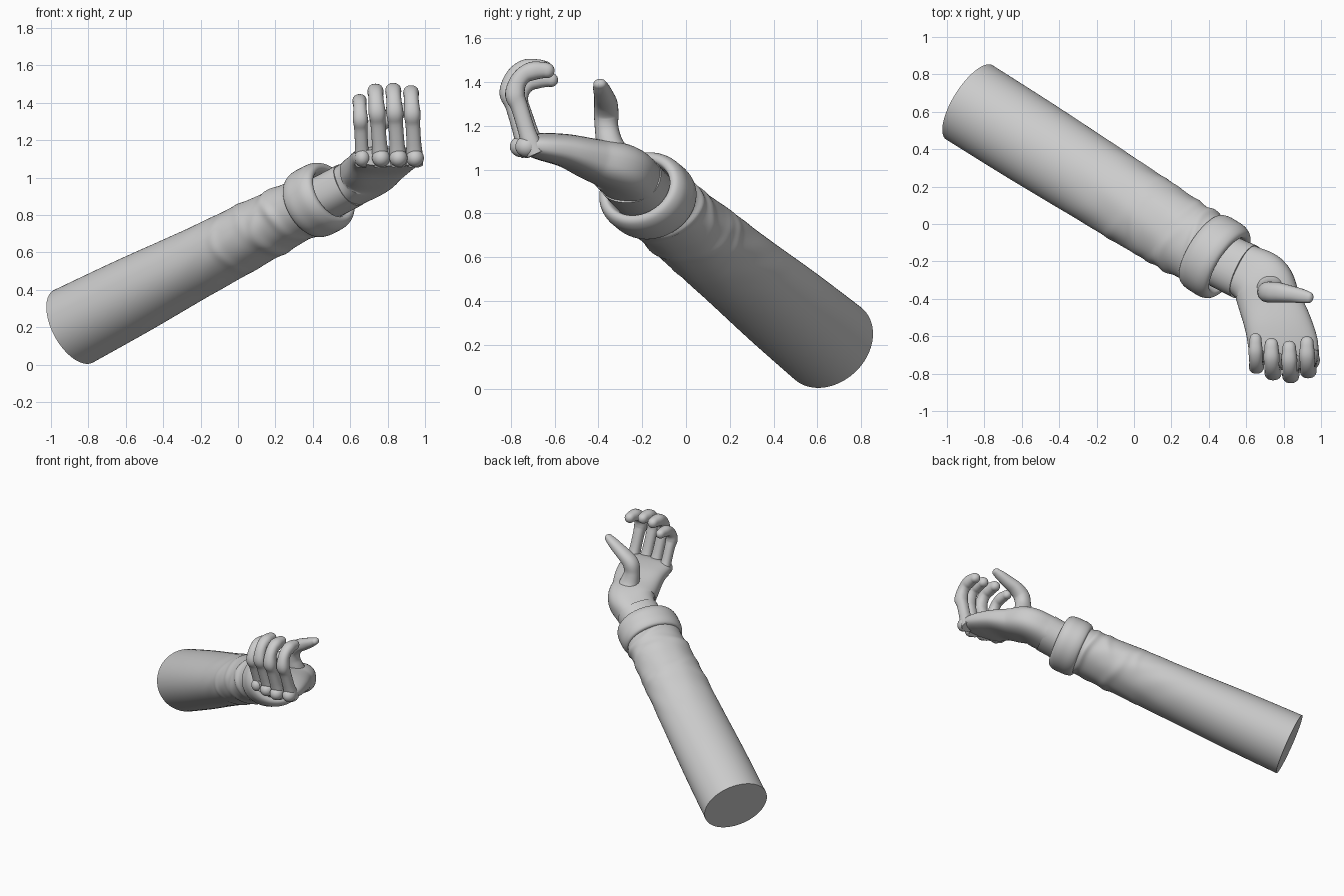
import bpy, bmesh, math
from mathutils import Vector

if "Cube" in bpy.data.objects:
    bpy.data.objects.remove(bpy.data.objects["Cube"])

# Forearm frame: base centre, axis, horizontal side direction
BASE = Vector((-0.88, 0.65, 0.205))
AXIS = Vector((0.776, -0.488, 0.4)).normalized()
SIDE = Vector((0.532, 0.847, 0.0)).normalized()


def catmull(rows, steps):
    """Smoothly interpolate rows of numbers."""
    out, n = [], len(rows)
    for i in range(n - 1):
        p = [rows[max(i - 1, 0)], rows[i], rows[i + 1], rows[min(i + 2, n - 1)]]
        for s in range(steps):
            t = s / steps
            out.append([0.5 * (2 * b + (c - a) * t + (2 * a - 5 * b + 4 * c - d) * t * t
                        + (3 * b - a - 3 * c + d) * t ** 3) for a, b, c, d in zip(*p)])
    return out + [list(rows[-1])]


def loft(name, rows, steps=6, sides=32, power=2.0, axis=None, fold=None, round_end=False, caps=True):
    """Loft superellipse rings; a row is x,y,z, half width, half thickness, width direction."""
    rings = catmull(rows, steps)
    n = len(rings)
    pts = [Vector(r[:3]) for r in rings]
    data = []
    for i, r in enumerate(rings):
        tan = axis or (pts[min(i + 1, n - 1)] - pts[max(i - 1, 0)]).normalized()
        w = Vector(r[5:8])
        w = (w - tan * w.dot(tan)).normalized()
        data.append((pts[i], w, tan.cross(w), r[3], r[4], i / (n - 1)))
    if round_end:
        p, w, h, a, b, f = data[-1]
        for k in range(1, 6):
            q = k / 5 * math.pi * 0.47
            data.append((p + tan * min(a, b) * math.sin(q), w, h,
                         a * math.cos(q), b * math.cos(q), f))
    bm = bmesh.new()
    loops = []
    for p, w, h, a, b, f in data:
        loop = []
        for j in range(sides):
            q = 2 * math.pi * j / sides
            c, s = math.cos(q), math.sin(q)
            x = math.copysign(abs(c) ** (2 / power), c)
            y = math.copysign(abs(s) ** (2 / power), s)
            g = fold(f, q) if fold else 1
            loop.append(bm.verts.new(p + (w * a * x + h * b * y) * g))
        loops.append(loop)
    for l0, l1 in zip(loops, loops[1:]):
        for j in range(sides):
            k = (j + 1) % sides
            bm.faces.new((l0[j], l0[k], l1[k], l1[j]))
    if caps:
        bm.faces.new(loops[0][::-1])
        bm.faces.new(loops[-1])
    return finish(name, bm)


def finish(name, bm):
    bmesh.ops.recalc_face_normals(bm, faces=bm.faces)
    me = bpy.data.meshes.new(name)
    bm.to_mesh(me)
    bm.free()
    ob = bpy.data.objects.new(name, me)
    bpy.context.collection.objects.link(ob)
    bpy.ops.object.select_all(action='DESELECT')
    ob.select_set(True)
    bpy.context.view_layer.objects.active = ob
    bpy.ops.object.shade_smooth_by_angle(angle=math.radians(45))
    return ob


def ball(name, centre, scale):
    bm = bmesh.new()
    bmesh.ops.create_uvsphere(bm, u_segments=24, v_segments=14, radius=1)
    for v in bm.verts:
        v.co = Vector(c * s for c, s in zip(v.co, scale)) + Vector(centre)
    return finish(name, bm)


def arm_row(t, a, b):
    return [*(BASE + AXIS * t), a, b, *SIDE]


# Sleeve with cloth folds that gather towards the cuff
def cloth(f, q):
    t = f * 1.64
    g = 1.0
    for t0, amp, ph, wid in ((1.16, .022, 1.0, .03), (1.29, .03, 3.4, .03),
                             (1.39, .045, 0.4, .03), (1.49, .06, 2.2, .028), (1.57, .06, 4.5, .025)):
        shift = 0.05 * math.sin(q + ph) + 0.012 * math.sin(3 * q + 2 * ph)
        mask = 0.65 + 0.35 * math.sin(2 * q + ph)
        g += amp * mask * math.exp(-((t - t0 - shift) / wid) ** 2)
    ramp = max(0, min(1, (t - 0.75) / 0.3)) * max(0, min(1, (1.64 - t) / 0.2))
    return g + 0.009 * ramp * math.sin(5 * q + 9 * t) * math.sin(17 * t + 2 * math.sin(2 * q))


loft("sleeve", [arm_row(0, .234, .219), arm_row(.41, .232, .206), arm_row(.82, .224, .186),
                arm_row(1.23, .214, .172), arm_row(1.64, .195, .155)],
     steps=40, sides=80, fold=cloth)

# Rolled cuff, turning in to a hollow mouth
loft("cuff", [arm_row(t, r, r - .03) for t, r in
              ((1.60, .175), (1.605, .207), (1.64, .222), (1.69, .224), (1.74, .222), (1.775, .207),
               (1.787, .185), (1.775, .165), (1.72, .155), (1.66, .14))],
     steps=5, sides=64, axis=AXIS)

# Inner wrist band
loft("wrist_band", [[.44, -.18, .88, .148, .122, *SIDE], [.52, -.22, .92, .15, .122, *SIDE],
                    [.595, -.255, .96, .153, .122, *SIDE]], sides=48, power=2.2)

# Palm, from the wrist to the knuckle line
loft("palm", [[.50, -.21, .91, .138, .11, *SIDE],
              [.60, -.255, .96, .145, .112, .6, .8, 0],
              [.685, -.315, 1.01, .165, .110, .80, .58, 0],
              [.725, -.42, 1.045, .167, .095, .93, .36, 0],
              [.77, -.54, 1.085, .178, .077, .98, .15, 0],
              [.80, -.66, 1.105, .186, .062, 1, .02, 0],
              [.805, -.73, 1.108, .170, .045, 1, 0, 0]], steps=8, sides=48, power=2.6)

# Four curled fingers with knuckle balls: base x, top x, y shift, length, thickness
PROFILE = [(-.70, 1.07, .044), (-.725, 1.13, .044), (-.745, 1.19, .040), (-.775, 1.29, .040),
           (-.795, 1.345, .046), (-.785, 1.40, .041), (-.755, 1.44, .040), (-.715, 1.458, .043),
           (-.67, 1.462, .038), (-.65, 1.46, .036)]
FINGERS = [("little", .665, .65, .035, .87, .88), ("ring", .765, .735, .005, 1, 1),
           ("middle", .858, .83, -.01, 1.01, 1), ("index", .947, .925, .015, .98, .98)]
for name, xb, xt, dy, ln, th in FINGERS:
    rows = []
    for y, z, r in PROFILE:
        k = min(1, max(0, (z - 1.07) / .39))
        rows.append([xb + (xt - xb) * k, y + dy, 1.07 + (z - 1.07) * ln,
                     r * th, r * th, 1, 0, 0])
    loft(name + "_finger", rows, steps=5, sides=24, power=2.3, round_end=True)
    ball(name + "_knuckle", (xb, -.742 + dy, 1.105), (.048 * th, .052, .048))

# Thumb: upright lower joint, then a tapering tip across the palm
loft("thumb", [[.735, -.30, 1.02, .075, .085, 0, 1, 0], [.725, -.345, 1.11, .062, .07, 0, 1, 0],
               [.715, -.362, 1.19, .054, .056, 0, 1, 0], [.725, -.364, 1.255, .056, .054, 0, 1, 0],
               [.775, -.366, 1.302, .053, .046, 0, 1, 0], [.845, -.376, 1.34, .044, .040, 0, 1, 0],
               [.90, -.386, 1.37, .038, .032, 0, 1, 0], [.935, -.393, 1.39, .030, .024, 0, 1, 0]],
     steps=7, sides=28, power=2.2, round_end=True)

# Fleshy mound at the base of the thumb
ball("thumb_mound", (.725, -.29, 1.035), (.09, .085, .075))
